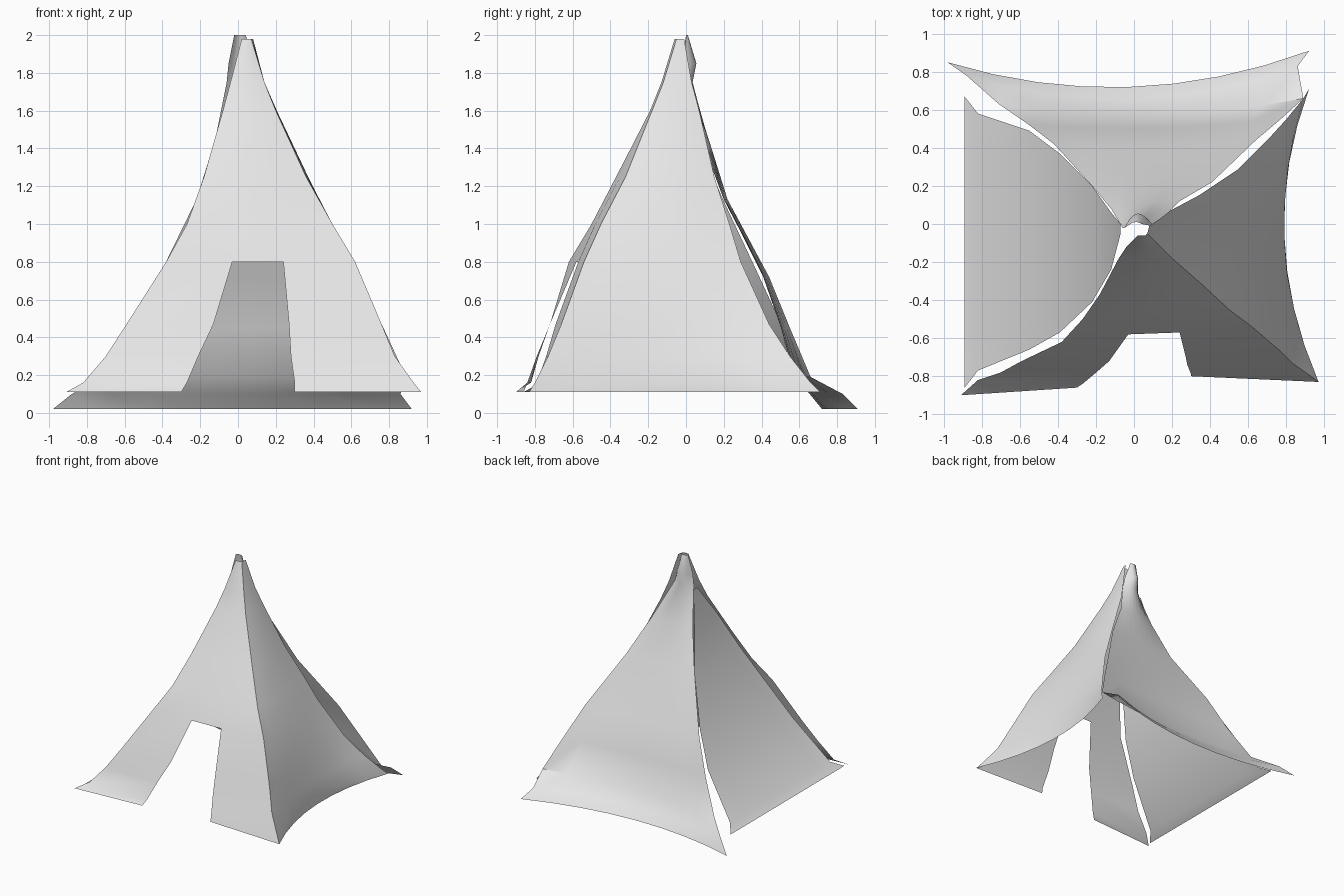
import bpy
import bmesh
from mathutils import Vector

# Remove the default object
default = bpy.data.objects.get("Cube")
if default:
    bpy.data.objects.remove(default, do_unlink=True)

# One plain cloth material
canvas = bpy.data.materials.new("light grey canvas")
canvas.use_nodes = True
cloth_colour = (0.8, 0.8, 0.8, 1)
canvas.diffuse_color = cloth_colour
canvas.node_tree.nodes["Principled BSDF"].inputs["Base Color"].default_value = cloth_colour


def bowed_row(left, right, bow, steps=8):
    """Points across one row, curved outward in the middle by the bow vector."""
    left, right, bow = Vector(left), Vector(right), Vector(bow)
    row = []
    for i in range(steps + 1):
        t = i / steps
        row.append(left.lerp(right, t) + bow * (4 * t * (1 - t)))
    return row


def cloth_panel(name, rows, is_open=None):
    """Loft a single sheet through rows of points, listed from the ground up.
    Each row runs left to right as seen from outside the tent."""
    bm = bmesh.new()
    grid = [[bm.verts.new(point) for point in row] for row in rows]
    for r, (lower, upper) in enumerate(zip(grid, grid[1:])):
        for c in range(len(lower) - 1):
            if is_open and is_open(r, c):
                continue
            bm.faces.new((lower[c], lower[c + 1], upper[c + 1], upper[c]))
    loose = [v for v in bm.verts if not v.link_faces]
    bmesh.ops.delete(bm, geom=loose, context='VERTS')
    mesh = bpy.data.meshes.new(name)
    bm.to_mesh(mesh)
    bm.free()
    mesh.materials.append(canvas)
    panel = bpy.data.objects.new(name, mesh)
    bpy.context.collection.objects.link(panel)
    bpy.ops.object.select_all(action='DESELECT')
    panel.select_set(True)
    bpy.context.view_layer.objects.active = panel
    bpy.ops.object.shade_smooth_by_angle(angle=0.7)
    return panel


# Heights and the corner seam shared by the front and left-hand panels
heights = [.11, .16, .3, .47, .8, 1, 1.25, 1.6, 1.75, 1.98]
seam = [(.97, -.83), (.93, -.8), (.83, -.73), (.76, -.66), (.62, -.54),
        (.5, -.45), (.36, -.32), (.2, -.18), (.14, -.12), (.07, -.05)]

# Front panel: free edge, then the two door jambs, continued to the peak
front_edge = [(-.91, -.9), (-.82, -.82), (-.7, -.78), (-.59, -.72), (-.38, -.62),
              (-.27, -.5), (-.18, -.37), (-.08, -.18), (-.04, -.12), (.02, -.06)]
jamb_a = [(-.3, -.86), (-.27, -.84), (-.21, -.79), (-.13, -.72), (-.03, -.58),
          (-.02, -.5), (0, -.37), (.01, -.19), (.02, -.13), (.04, -.06)]
jamb_b = [(.3, -.8), (.3, -.79), (.28, -.74), (.27, -.69), (.24, -.57),
          (.2, -.48), (.18, -.35), (.11, -.19), (.08, -.13), (.06, -.06)]
door_top_row = heights.index(.8)
front_rows = [[(x, y, z) for x, y in corners]
              for z, *corners in zip(heights, front_edge, jamb_a, jamb_b, seam)]
cloth_panel("front_panel_with_doorway", front_rows,
            is_open=lambda r, c: r < door_top_row and c == 1)

# Left-hand panel: runs from the seam to its rear edge, bottom hem drawn inward
rear_edge = [(.92, .71), (.89, .66), (.8, .55), (.7, .44), (.55, .29),
             (.46, .23), (.34, .15), (.19, .07), (.14, .03), (.08, -.01)]
hem_bow = [-.155, -.12, -.06, -.02, .01, .01, .02, .01, 0, 0]
left_rows = [bowed_row((*a, z), (*b, z), (bow, 0, 0))
             for z, a, b, bow in zip(heights, seam, rear_edge, hem_bow)]
cloth_panel("left_panel", left_rows)

# Right-hand panel: a straight sheet that is level along y
# (height, x, front y, rear y)
right_profile = [(.11, -.89, -.86, .67), (.16, -.82, -.77, .58),
                 (.5, -.55, -.66, .49), (.76, -.39, -.57, .37),
                 (1.12, -.22, -.41, .2), (1.45, -.12, -.24, .06),
                 (1.72, -.07, -.05, 0)]
right_rows = [bowed_row((x, rear, z), (x, front, z), (0, 0, 0))
              for z, x, front, rear in right_profile]
cloth_panel("right_panel", right_rows)

# Back panel: flared ground flap, sloping sheet and a cupped neck at the peak
# (height, +x edge, -x edge, outward bow)
back_profile = [(.02, (.92, .91), (-.98, .85), -.16),
                (.1, (.86, .83), (-.88, .78), -.15),
                (.19, (.89, .66), (-.71, .63), -.07),
                (.45, (.77, .55), (-.55, .52), -.03),
                (.72, (.64, .44), (-.42, .42), -.02),
                (1.13, (.41, .22), (-.22, .2), 0),
                (1.45, (.24, .12), (-.12, .08), .01),
                (1.75, (.11, -.01), (-.06, -.02), .05),
                (1.85, (.09, -.01), (-.05, -.02), .07),
                (2, (.04, 0), (-.02, 0), .01)]
back_rows = [bowed_row((*a, z), (*b, z), (0, bow, 0))
             for z, a, b, bow in back_profile]
cloth_panel("back_panel", back_rows)
